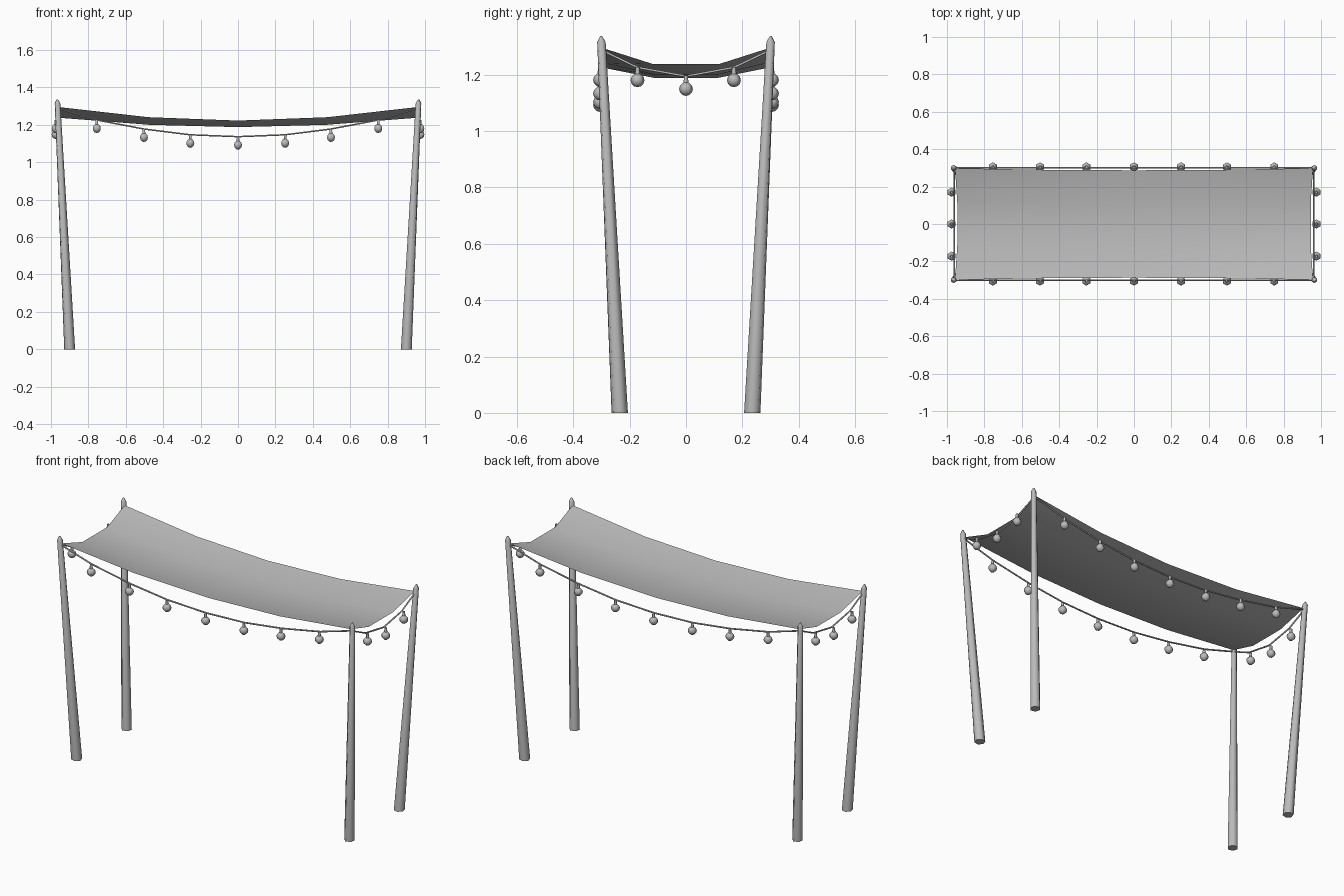
import bpy, bmesh, math
from mathutils import Vector, Matrix

if "Cube" in bpy.data.objects:
    bpy.data.objects.remove(bpy.data.objects["Cube"], do_unlink=True)

GREY = (0.5, 0.5, 0.5, 1)
mat = bpy.data.materials.new("plain grey")
mat.use_nodes = True
mat.diffuse_color = GREY
mat.node_tree.nodes["Principled BSDF"].inputs["Base Color"].default_value = GREY


def finish(name, bm, angle=65):
    bmesh.ops.recalc_face_normals(bm, faces=bm.faces)
    mesh = bpy.data.meshes.new(name)
    bm.to_mesh(mesh)
    bm.free()
    mesh.materials.append(mat)
    obj = bpy.data.objects.new(name, mesh)
    bpy.context.collection.objects.link(obj)
    bpy.ops.object.select_all(action='DESELECT')
    obj.select_set(True)
    bpy.context.view_layer.objects.active = obj
    bpy.ops.object.shade_smooth_by_angle(angle=math.radians(angle))
    return obj


# Leaning hexagonal posts with pointed tips
def post(name, sx, sy):
    bm = bmesh.new()
    out = math.atan2(sy, sx)
    rings = []
    for z, r, shift in ((0, 0.03, 0), (1.315, 0.0155, 0.065), (1.336, 0.004, 0.066)):
        centre = Vector((sx * (0.9 + shift), sy * (0.235 + shift), z))
        rings.append([bm.verts.new(centre + Vector((r * math.cos(out + k * math.pi / 3),
                                                    r * math.sin(out + k * math.pi / 3), 0)))
                      for k in range(6)])
    for a, b in zip(rings, rings[1:]):
        for k in range(6):
            n = (k + 1) % 6
            bm.faces.new((a[k], a[n], b[n], b[k]))
    bm.faces.new(rings[0][::-1])
    bm.faces.new(rings[-1])
    finish(name, bm)


for sx, side in ((1, "left"), (-1, "right")):
    for sy, end in ((-1, "front"), (1, "back")):
        post(f"{end}_{side}_post", sx, sy)

# Sagging cloth canopy, four panels long and three wide
bm = bmesh.new()
grid = []
for u in (-1, -0.5, 0, 0.5, 1):
    row = []
    for v in (-1, -0.39, 0.39, 1):
        sag = 1 - u * u
        inner = abs(v) < 1
        x = u * (0.945 if inner else 0.957)
        y = v * (0.298 - 0.011 * sag)
        z = 1.295 - 0.072 * sag - (0.058 - 0.023 * sag) * inner
        row.append(bm.verts.new((x, y, z)))
    grid.append(row)
for a, b in zip(grid, grid[1:]):
    for k in range(3):
        bm.faces.new((a[k], b[k], b[k + 1], a[k + 1]))
canopy = finish("canopy", bm, 80)
if canopy.data.polygons[0].normal.z < 0:
    canopy.data.flip_normals()


# Light string: a drooping cord between two posts
def cord(name, points):
    curve = bpy.data.curves.new(name, 'CURVE')
    curve.dimensions = '3D'
    curve.bevel_depth = 0.0045
    curve.bevel_resolution = 1
    curve.materials.append(mat)
    spline = curve.splines.new('POLY')
    spline.points.add(len(points) - 1)
    for p, co in zip(spline.points, points):
        p.co = (*co, 1)
    bpy.context.collection.objects.link(bpy.data.objects.new(name, curve))


# Round bulbs, each under a small socket
def bulbs(name, points, outward):
    bm = bmesh.new()
    for p in points:
        hang = Vector(p) + outward
        bmesh.ops.create_cone(bm, cap_ends=True, segments=6, radius1=0.009, radius2=0.007,
                              depth=0.03, matrix=Matrix.Translation(hang - Vector((0, 0, 0.013))))
        bmesh.ops.create_uvsphere(bm, u_segments=6, v_segments=6, radius=0.0245,
                                  matrix=Matrix.Translation(hang - Vector((0, 0, 0.045))))
    finish(name, bm)


long_steps = [(-0.755, 1.226), (-0.503, 1.178), (-0.255, 1.147), (0, 1.137),
              (0.252, 1.147), (0.497, 1.178), (0.75, 1.226)]
short_steps = [(-0.172, 1.225), (0, 1.194), (0.17, 1.225)]

for s, end in ((-1, "front"), (1, "back")):
    pts = [(x, s * 0.3, z) for x, z in long_steps]
    cord(f"{end}_cord", [(-0.96, s * 0.3, 1.287)] + pts + [(0.96, s * 0.3, 1.287)])
    bulbs(f"{end}_bulbs", pts, Vector((0, s * 0.005, 0)))

for s, side in ((1, "left"), (-1, "right")):
    pts = [(s * 0.961, y, z) for y, z in short_steps]
    cord(f"{side}_cord", [(s * 0.96, -0.3, 1.287)] + pts + [(s * 0.96, 0.3, 1.287)])
    bulbs(f"{side}_bulbs", pts, Vector((s * 0.014, 0, 0)))
